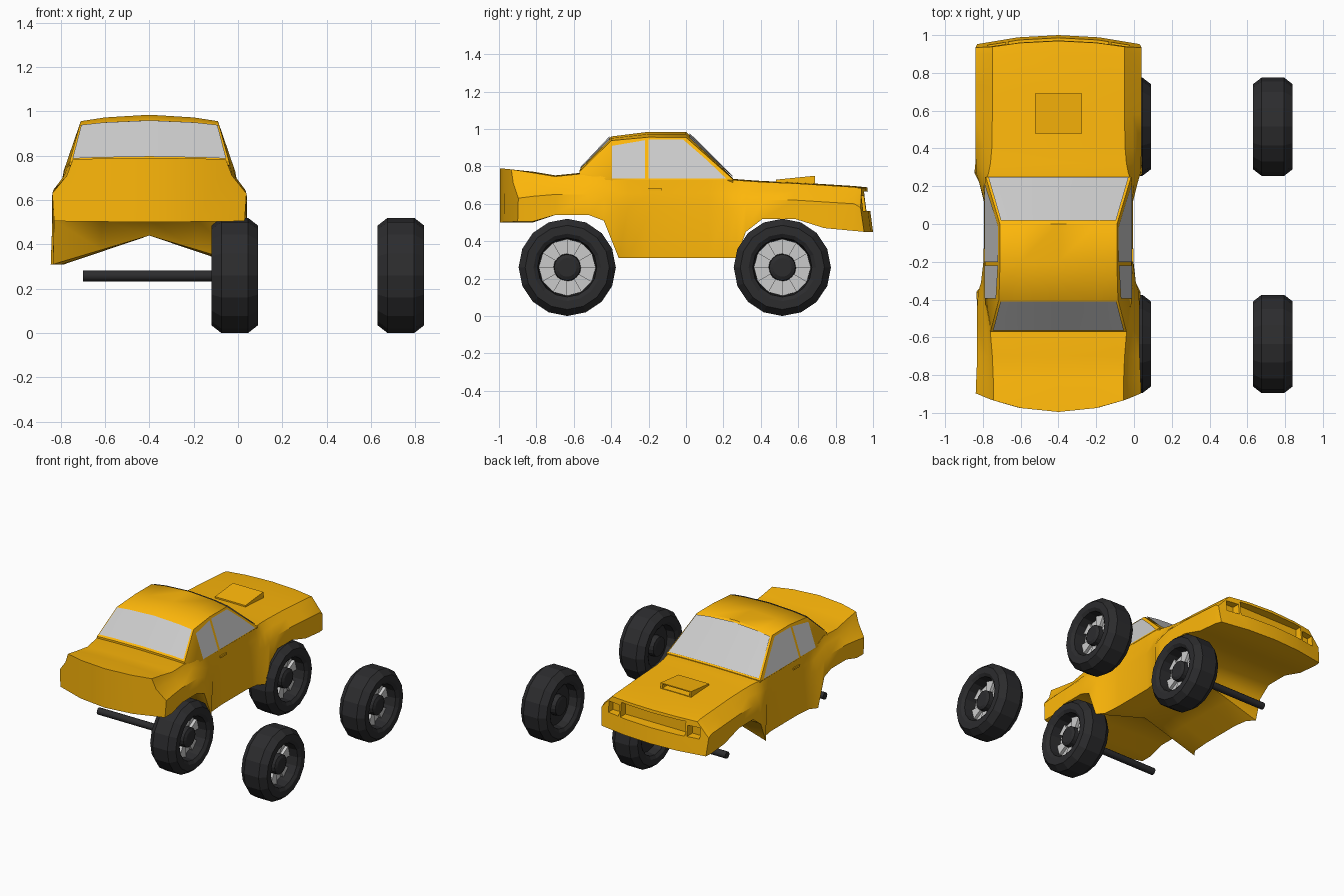
import bpy, bmesh
from math import pi, sin, cos, radians
from mathutils import Vector

if "Cube" in bpy.data.objects:
    bpy.data.objects.remove(bpy.data.objects["Cube"])

CX = -0.4  # the body sits off-centre beside the loose wheels


def material(name, rgb):
    m = bpy.data.materials.new(name)
    m.diffuse_color = (*rgb, 1)
    m.use_nodes = True
    m.node_tree.nodes["Principled BSDF"].inputs["Base Color"].default_value = m.diffuse_color
    return m


YELLOW = material("yellow_paint", (1.0, 0.48, 0.003))
DARK = material("dark_rubber", (0.025, 0.025, 0.027))


def make(name, verts, faces, mat=None, loc=(CX, 0, 0), angle=42, closed=True):
    bm = bmesh.new()
    vs = [bm.verts.new(v) for v in verts]
    for f in faces:
        bm.faces.new([vs[i] for i in f])
    if closed:
        bmesh.ops.recalc_face_normals(bm, faces=bm.faces)
    me = bpy.data.meshes.new(name)
    bm.to_mesh(me)
    bm.free()
    for p in me.polygons:
        p.use_smooth = angle > 0
    if angle:
        me.set_sharp_from_angle(angle=radians(angle))
    ob = bpy.data.objects.new(name, me)
    bpy.context.collection.objects.link(ob)
    ob.location = loc
    if mat:
        me.materials.append(mat)
    return ob


def loft(name, halves, caps, mat):
    """Skin mirrored half-sections; first and last point lie on the centre line."""
    verts, faces = [], []
    for h in halves:
        verts += h + [(-x, y, z) for x, y, z in h[-2:0:-1]]
    n = 2 * len(halves[0]) - 2
    for s in range(len(halves) - 1):
        for i in range(n):
            j = (i + 1) % n
            faces.append((s*n + i, s*n + j, s*n + n + j, s*n + n + i))
    for base in (0, (len(halves) - 1) * n):
        for c in caps:
            faces += [[base + i for i in c], [base + (n - i) % n for i in c]]
    return make(name, verts, faces, mat)


def box(name, size, loc, mat=None):
    x, y, z = (s / 2 for s in size)
    v = [(a, b, c) for a in (-x, x) for b in (-y, y) for c in (-z, z)]
    f = [(0, 1, 3, 2), (4, 6, 7, 5), (0, 4, 5, 1), (2, 3, 7, 6), (0, 2, 6, 4), (1, 5, 7, 3)]
    return make(name, v, f, mat, loc, 0)


# Lower body: y, floor z, sill half-width, sill z, flank half-width, flank z, shoulder half-width, top z
stations = [
    (-0.995, .50, .43, .505, .438, .63, .345, .79),
    (-0.82, .50, .43, .505, .435, .64, .345, .772),
    (-0.70, .54, .43, .54, .43, .65, .35, .752),
    (-0.52, .54, .43, .54, .43, .65, .365, .77),
    (-0.44, .51, .43, .51, .43, .63, .38, .75),
    (-0.36, .44, .435, .31, .425, .58, .387, .735),
    (-0.31, .44, .395, .31, .41, .58, .387, .732),
    (-0.18, .44, .385, .31, .395, .58, .387, .732),
    (0.12, .44, .385, .31, .395, .58, .387, .732),
    (0.22, .44, .40, .31, .42, .58, .387, .732),
    (0.27, .44, .445, .31, .435, .58, .37, .732),
    (0.32, .48, .44, .45, .437, .60, .36, .728),
    (0.41, .52, .44, .52, .44, .62, .352, .722),
    (0.58, .52, .44, .52, .44, .62, .35, .715),
    (0.74, .47, .44, .47, .44, .61, .35, .705),
    (0.90, .455, .44, .455, .44, .60, .35, .695),
    (1.00, .45, .43, .45, .44, .58, .35, .688),
]
halves = []
for y, zf, wb, zb, wm, zm, ws, zt in stations:
    tuck = .3 if y < -.3 else .47  # rear flanks are pinched under the shoulder
    h = [(0, zf), (wb*.5, (zf + zb)/2), (wb, zb), (wm, zm), (ws + tuck*(wm - ws), (zm + zt)/2),
         (ws, zt - .006), (ws*.58, zt - .002), (0, zt)]
    bow = .1 if y < -.95 else .05 if y > .95 else 0
    lean = .13 if y > .95 else 0
    halves.append([(x, y*(1 - bow*(x/.44)**2) - lean*max(0, z - .45), z) for x, z in h])
body = loft("car_body", halves, [(0, 1, 6, 7), (1, 2, 3, 4, 5, 6)], YELLOW)

# Grille and headlight recesses: name, centre x, width, centre y, height, centre z
for name, x, w, y, hgt, z in (("grille_cutter", 0, .53, 1.005, .105, .614),
                              ("left_lamp_cutter", -.328, .095, .995, .08, .602),
                              ("right_lamp_cutter", .328, .095, .995, .08, .602)):
    cut = box(name, (w, .2, hgt), (CX + x, y, z))
    cut.hide_render = True
    cut.display_type = 'WIRE'
    mod = body.modifiers.new(name, 'BOOLEAN')
    mod.object, mod.operation, mod.solver = cut, 'DIFFERENCE', 'EXACT'

# Cabin: y, roof-edge half-width, roof-edge z, crown z
cabin = [(.25, .385, .732, .737), (0, .31, .955, .985), (-.2, .309, .956, .985),
         (-.40, .315, .938, .96), (-.57, .36, .772, .78)]


def crown(s, u):
    return Vector((s[1]*u, s[0], s[3] - (s[3] - s[2])*u*u))


loft("cabin", [[(0, s[0], .68), (.36, s[0], .68), (.388 if s[0] > -.5 else .37, s[0], .728)]
               + [tuple(crown(s, u)) for u in (1, .65, 0)] for s in cabin],
     [(0, 1, 2, 3, 4, 5)], YELLOW)


# Glass panels lying just above the cabin skin
def screen(name, low, high, t0, t1, lift):
    us = (-.97, -.65, 0, .65, .97)
    v = [crown(low, u).lerp(crown(high, u), t) + Vector(lift) for t in (t0, t1) for u in us]
    make(name, v, [(i, i+1, i+6, i+5) for i in range(4)], closed=False)


screen("windscreen", cabin[0], cabin[1], .03, .95, (0, .006, .006))
screen("rear_window", cabin[4], cabin[3], .06, .97, (0, -.005, .005))

side_windows = {
    "door_window": [(-.2, .735), (.215, .735), (.11, .835), (-.015, .943), (-.2, .943)],
    "quarter_window": [(-.395, .735), (-.22, .735), (-.22, .94), (-.395, .91)],
}
for name, pts in side_windows.items():
    for s in (-1, 1):
        v = [(s*(.393 - (z - .728)*.344), y, z) for y, z in pts]
        make(name, v, [list(range(len(v)))[::s]], closed=False, angle=0)
for s in (-1, 1):
    box("door_handle", (.02, .07, .014), (CX + s*.388, -.165, .677), YELLOW)

# Bonnet scoop: wedge with an open mouth
w, m = .125, .11
v = [(s*w, y, z) for s in (-1, 1) for y, z in ((.48, .71), (.69, .70), (.69, .75), (.48, .729))]
v += [(s*m, y, z) for s in (-1, 1) for y, z in ((.69, .712), (.69, .742), (.63, .714), (.63, .738))]
make("bonnet_scoop", v, [(0, 1, 2, 3), (4, 7, 6, 5), (0, 3, 7, 4), (3, 2, 6, 7), (0, 4, 5, 1),
                         (1, 5, 12, 8), (5, 6, 13, 12), (6, 2, 9, 13), (2, 1, 8, 9),
                         (8, 12, 14, 10), (12, 13, 15, 14), (13, 9, 11, 15), (9, 8, 10, 11),
                         (10, 14, 15, 11)], YELLOW, angle=0)


# Wheels and axles turned around the x axis
def lathe(name, profile, n, mat, loc, angle=0):
    v = [(x, r*cos(2*pi*k/n), r*sin(2*pi*k/n)) for x, r in profile for k in range(n)]
    f = [(p*n + k, p*n + (k+1) % n, (p+1)*n + (k+1) % n, (p+1)*n + k)
         for p in range(len(profile) - 1) for k in range(n)]
    f += [range(n), range((len(profile) - 1)*n, len(profile)*n)]
    return make(name, v, f, mat, loc, angle)


TYRE = [(.07, .05), (.06, .07), (-.01, .075), (-.01, .15), (.09, .158), (.105, .18), (.105, .225),
        (.06, .26), (-.06, .26), (-.105, .225), (-.105, .18), (-.09, .158), (-.03, .15),
        (-.03, .075), (-.07, .07), (-.075, .05)]


def wheel(x, y):
    lathe("wheel_tyre", TYRE, 16, DARK, (x, y, .26))
    # Rim spokes: alternate raised and sunk wedges
    v, f = [], []
    for k in range(12):
        b, depth = len(v), (.03, .008)[k % 2]
        for xx in (-.008, depth):
            for r in (.072, .152):
                for a in (k, k + 1):
                    v.append((xx, r*cos(a*pi/6), r*sin(a*pi/6)))
        f += [[b + i for i in q] for q in ((0, 1, 3, 2), (4, 6, 7, 5), (0, 4, 5, 1),
                                           (2, 3, 7, 6), (0, 2, 6, 4), (1, 5, 7, 3))]
    make("wheel_rim", v, f, None, (x, y, .26), 0)


for y in (-.635, .515):
    for x in (-.015, .735):
        wheel(x, y)
    lathe("axle", [(-.30, .025), (.33, .025)], 12, DARK, (CX, y, .258), 40)
